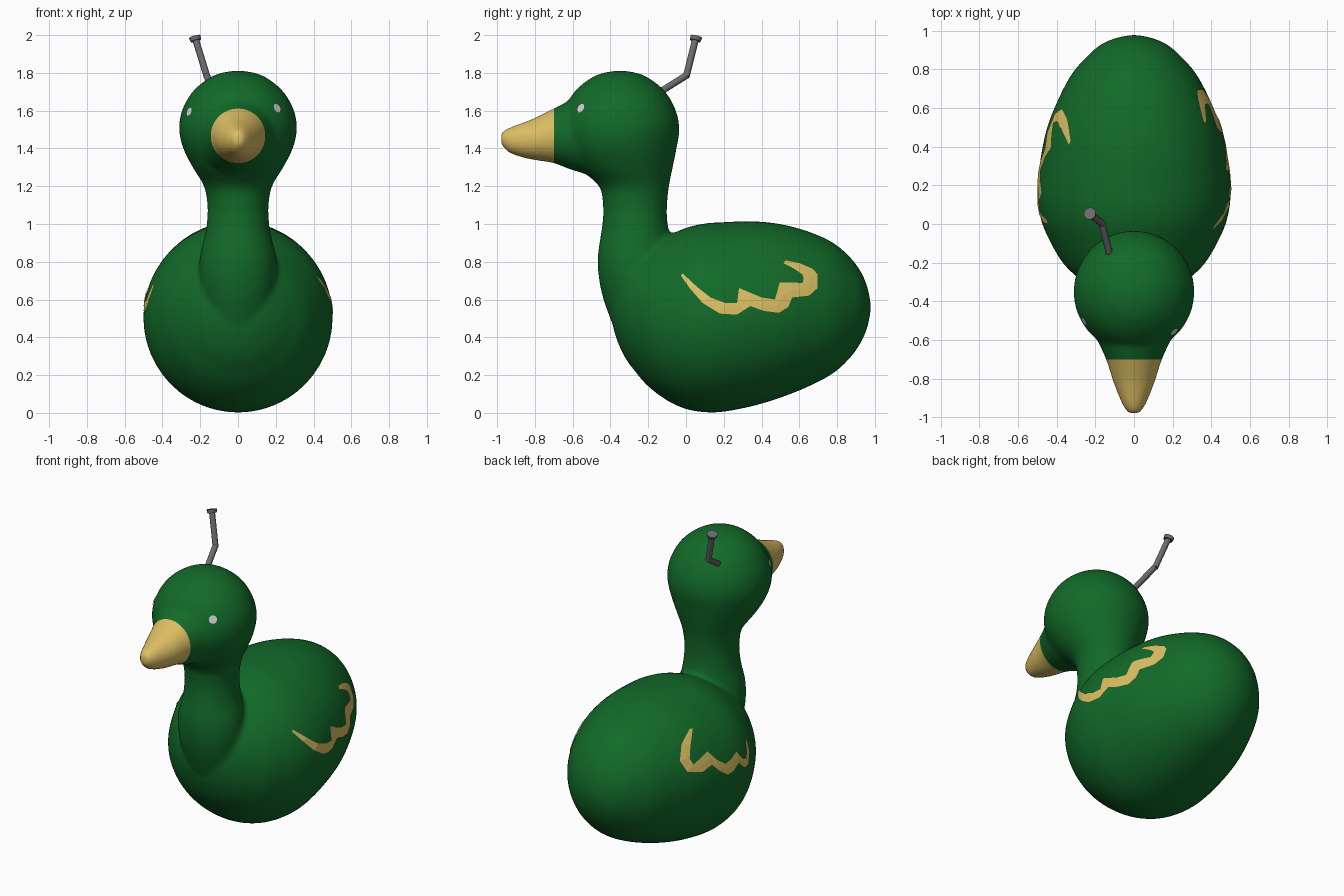
import bpy, bmesh, math
from mathutils import Vector
from mathutils.bvhtree import BVHTree

if "Cube" in bpy.data.objects:
    bpy.data.objects.remove(bpy.data.objects["Cube"])


def material(name, rgb):
    m = bpy.data.materials.new(name)
    m.diffuse_color = (*rgb, 1)
    m.use_nodes = True
    m.node_tree.nodes["Principled BSDF"].inputs["Base Color"].default_value = m.diffuse_color
    return m


GREEN = material("deep green", (0.006, 0.145, 0.022))
GOLD = material("straw gold", (0.72, 0.52, 0.125))
PALE = material("pale grey", (0.65, 0.65, 0.65))
STEEL = material("steel grey", (0.15, 0.15, 0.16))


def new_object(name, bm, *mats):
    me = bpy.data.meshes.new(name)
    bm.to_mesh(me)
    bm.free()
    for m in mats:
        me.materials.append(m)
    ob = bpy.data.objects.new(name, me)
    bpy.context.collection.objects.link(ob)
    return ob


def smooth_rows(rows, steps=4):
    """Catmull-Rom interpolation between the stations."""
    out = []
    for i in range(len(rows) - 1):
        p = [Vector(rows[max(0, min(len(rows) - 1, i + k))]) for k in (-1, 0, 1, 2)]
        for s in range(steps):
            t = s / steps
            out.append(0.5 * (2 * p[1] + (p[2] - p[0]) * t
                              + (2 * p[0] - 5 * p[1] + 4 * p[2] - p[3]) * t * t
                              + (3 * p[1] - p[0] - 3 * p[2] + p[3]) * t ** 3))
    return out + [Vector(rows[-1])]


def loft(bm, rows, axis, n=48):
    """Ellipse sections: (position, centre, half height or depth, half width)."""
    rings = []
    for pos, c, h, w in smooth_rows(rows):
        h, w = max(h, 0.004), max(w, 0.004)
        ring = []
        for i in range(n):
            a = math.tau * i / n
            x, o = w * math.cos(a), c + h * math.sin(a)
            ring.append(bm.verts.new((x, pos, o) if axis == "y" else (x, o, pos)))
        rings.append(ring)
    faces = [bm.faces.new(rings[0]), bm.faces.new(rings[-1])]
    for a, b in zip(rings, rings[1:]):
        for i in range(n):
            j = (i + 1) % n
            faces.append(bm.faces.new((a[i], a[j], b[j], b[i])))
    bmesh.ops.recalc_face_normals(bm, faces=faces)


# Body, neck with head, and beak, fused into one soft skin
bm = bmesh.new()
loft(bm, [(-.40, .56, 0, 0), (-.38, .55, .12, .12), (-.33, .54, .235, .22),
          (-.27, .53, .31, .30), (-.2, .51, .37, .37), (-.1, .50, .435, .43),
          (0, .50, .48, .475), (.1, .503, .50, .497), (.2, .508, .502, .50),
          (.35, .525, .49, .482), (.5, .54, .46, .45), (.65, .55, .41, .39),
          (.78, .555, .345, .32), (.87, .558, .265, .24), (.93, .56, .18, .17),
          (.965, .56, .09, .085), (.98, .56, 0, 0)], "y")
loft(bm, [(.33, -.25, .04, .06), (.43, -.25, .12, .14), (.55, -.25, .17, .18),
          (.65, -.26, .19, .20), (.75, -.27, .195, .207), (.85, -.275, .19, .198),
          (.95, -.27, .18, .172), (1.03, -.27, .17, .163), (1.1, -.27, .17, .162),
          (1.2, -.275, .185, .18), (1.3, -.32, .25, .24), (1.4, -.345, .295, .29),
          (1.5, -.35, .315, .312), (1.6, -.35, .297, .297), (1.7, -.35, .241, .241),
          (1.77, -.35, .158, .158), (1.8, -.35, .088, .088), (1.814, -.35, 0, 0)], "z")
loft(bm, [(-.98, 1.45, .025, .02), (-.97, 1.45, .043, .036), (-.93, 1.443, .07, .062),
          (-.85, 1.445, .097, .095), (-.8, 1.45, .112, .113), (-.7, 1.467, .145, .145),
          (-.6, 1.473, .188, .19), (-.5, 1.485, .215, .23), (-.35, 1.5, .15, .15)], "y")
duck = new_object("duck_body_and_beak", bm, GREEN, GOLD)
bpy.context.view_layer.objects.active = duck
duck.select_set(True)
rm = duck.modifiers.new("fuse", "REMESH")
rm.mode, rm.voxel_size = "VOXEL", 0.015
sm = duck.modifiers.new("soften", "SMOOTH")
sm.factor, sm.iterations = 0.5, 8
for mod in ("fuse", "soften"):
    bpy.ops.object.modifier_apply(modifier=mod)

# Straight cut where the beak colour begins
bm = bmesh.new()
bm.from_mesh(duck.data)
bmesh.ops.bisect_plane(bm, geom=bm.verts[:] + bm.edges[:] + bm.faces[:],
                       plane_co=(0, -.7, 0), plane_no=(0, 1, 0))
for f in bm.faces:
    f.smooth = True
    f.material_index = 1 if f.calc_center_median().y < -.7 else 0
tree = BVHTree.FromBMesh(bm)
bm.to_mesh(duck.data)
bm.free()


def wing_mark(name, side, pairs):
    """Painted ribbon between two edges given as (y, z, y, z), laid on the body."""
    bm = bmesh.new()
    rows = []
    for y0, z0, y1, z1 in pairs:
        row = []
        for t in (0, .5, 1):
            y, z = y0 + (y1 - y0) * t, z0 + (z1 - z0) * t
            hit, nor, _, _ = tree.ray_cast(Vector((side * 2, y, z)), Vector((-side, 0, 0)))
            row.append(bm.verts.new(hit + nor * .005))
        rows.append(row)
    for a, b in zip(rows, rows[1:]):
        for i in (0, 1):
            f = bm.faces.new((a[i], a[i + 1], b[i + 1], b[i]))
            f.normal_update()
            if f.normal.x * side < 0:
                f.normal_flip()
    new_object(name, bm, GOLD)


wing_mark("right_wing_mark", 1, [
    (-.025, .725, -.015, .735), (.02, .66, .06, .665), (.09, .58, .13, .61),
    (.18, .525, .21, .58), (.27, .52, .27, .58), (.30, .54, .28, .66),
    (.34, .565, .34, .635), (.41, .54, .40, .61), (.49, .53, .47, .60),
    (.54, .56, .495, .69), (.56, .61, .56, .69), (.65, .62, .615, .685),
    (.695, .66, .62, .71), (.695, .73, .615, .73), (.67, .76, .58, .755),
    (.60, .79, .545, .775), (.525, .805, .515, .79)])
wing_mark("left_wing_mark", -1, [
    (.43, .875, .41, .87), (.54, .82, .49, .80), (.595, .74, .53, .74),
    (.57, .67, .52, .70), (.47, .64, .46, .72), (.39, .66, .39, .74),
    (.33, .60, .345, .68), (.27, .56, .28, .63), (.22, .565, .22, .64),
    (.16, .595, .16, .665), (.10, .54, .12, .61), (.05, .54, .07, .59),
    (.01, .60, .05, .62), (0, .675, .025, .68)])

# Eyes: painted discs on the head
for name, at in (("right_eye", (.21, -.56, 1.615)), ("left_eye", (-.262, -.505, 1.595))):
    hit, nor, _, _ = tree.find_nearest(Vector(at))
    rot = nor.to_track_quat("Z", "Y")
    bm = bmesh.new()
    bmesh.ops.create_circle(bm, cap_ends=True, segments=16, radius=.025)
    for v in bm.verts:
        p, n, _, _ = tree.find_nearest(hit + rot @ v.co)
        v.co = p + n * .005
    bm.normal_update()
    for f in bm.faces:
        if f.normal.dot(nor) < 0:
            f.normal_flip()
    new_object(name, bm, PALE)


# Bent nail in the back of the head
def rod(name, a, b, r0, r1):
    a, b = Vector(a), Vector(b)
    bm = bmesh.new()
    bmesh.ops.create_cone(bm, cap_ends=True, segments=16, radius1=r0, radius2=r1,
                          depth=(b - a).length)
    q = (b - a).to_track_quat("Z", "Y")
    for v in bm.verts:
        v.co = q @ v.co + (a + b) / 2
    ob = new_object(name, bm, STEEL)
    bpy.ops.object.select_all(action="DESELECT")
    bpy.context.view_layer.objects.active = ob
    ob.select_set(True)
    bpy.ops.object.shade_smooth_by_angle(angle=math.radians(40))


bend, tip = (-.166, .003, 1.787), (-.224, .05, 1.975)
rod("nail_lower_shaft", (-.115, -.20, 1.66), bend, .018, .018)
rod("nail_upper_shaft", (-.164, .001, 1.78), tip, .018, .018)
rod("nail_head", (-.223, .049, 1.970), (-.229, .054, 1.991), .028, .032)
